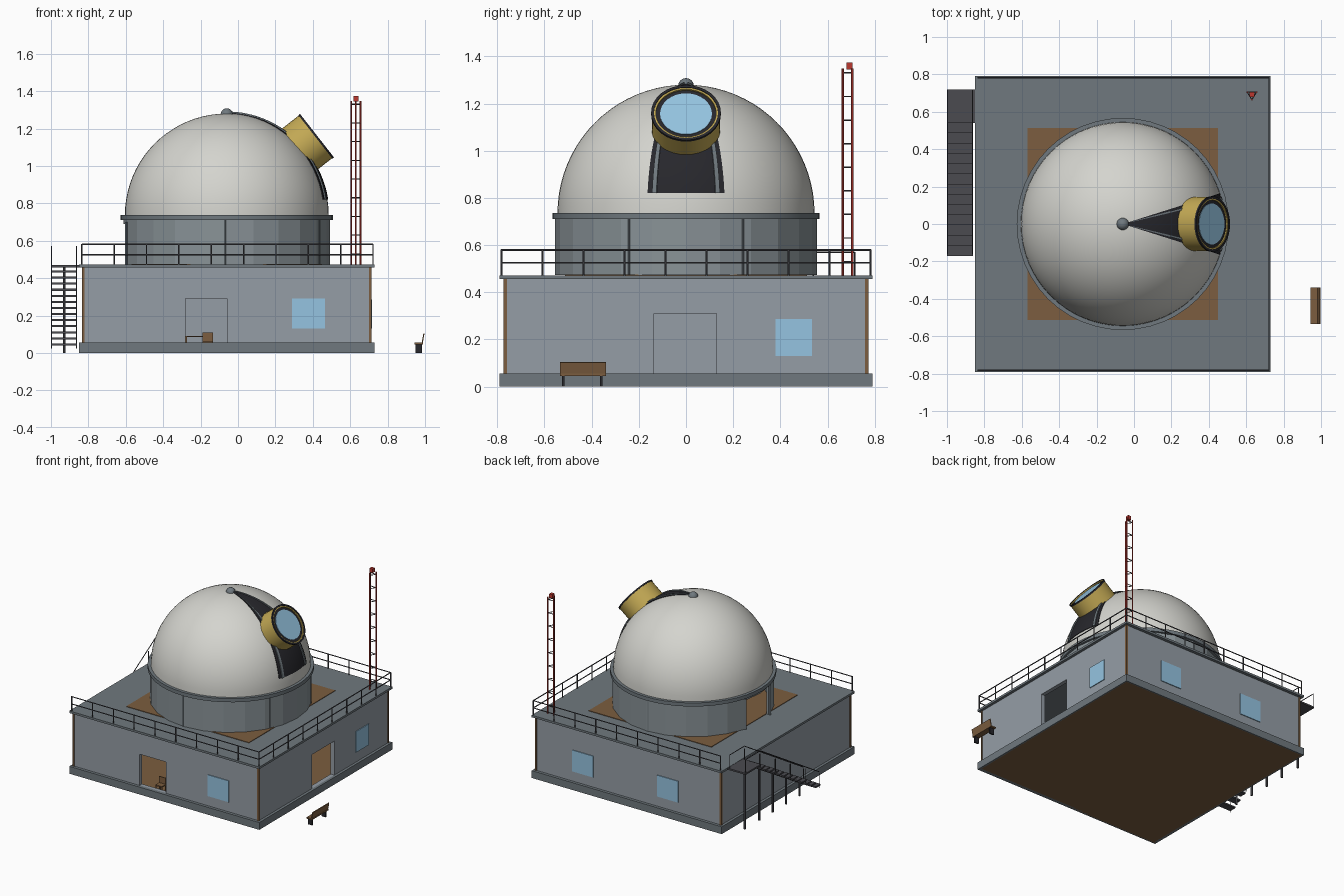
import bpy, bmesh, math
from mathutils import Vector, Matrix

if "Cube" in bpy.data.objects:
    bpy.data.objects.remove(bpy.data.objects["Cube"])

def mat(name, r, g, b):
    m = bpy.data.materials.new(name)
    m.diffuse_color = (r, g, b, 1)
    m.use_nodes = True
    m.node_tree.nodes["Principled BSDF"].inputs["Base Color"].default_value = m.diffuse_color
    return m

WALL = mat("wall_grey", .30, .34, .38)
TRIM = mat("trim_grey", .16, .19, .21)
DRUM = mat("drum_grey", .25, .29, .31)
DOME = mat("dome_white", .66, .66, .62)
WOOD = mat("wood", .20, .11, .05)
BLACK = mat("black", .02, .02, .025)
STEEL = mat("dark_steel", .07, .07, .08)
GLASS = mat("glass_blue", .30, .55, .75)
GOLD = mat("gold", .55, .40, .09)
RED = mat("red", .50, .04, .03)
CX, DZ, DR = -.06, .735, .545      # dome centre and radius

def finish(name, bm, m, smooth=False):
    me = bpy.data.meshes.new(name)
    bmesh.ops.recalc_face_normals(bm, faces=bm.faces)
    bm.to_mesh(me)
    bm.free()
    o = bpy.data.objects.new(name, me)
    bpy.context.collection.objects.link(o)
    if m:
        me.materials.append(m)
    if smooth:
        bpy.ops.object.select_all(action='DESELECT')
        o.select_set(True)
        bpy.context.view_layer.objects.active = o
        bpy.ops.object.shade_smooth_by_angle(angle=math.radians(35))
    return o

def add_box(bm, x0, x1, y0, y1, z0, z1):
    M = Matrix.Translation(((x0+x1)/2, (y0+y1)/2, (z0+z1)/2)) @ Matrix.Diagonal((x1-x0, y1-y0, z1-z0, 1))
    bmesh.ops.create_cube(bm, size=1, matrix=M)

def boxes(name, m, *bs):
    bm = bmesh.new()
    for b in bs:
        add_box(bm, *b)
    return finish(name, bm, m)

def add_rod(bm, a, b, r, n=6):
    a, b = Vector(a), Vector(b)
    d = b - a
    M = Matrix.Translation((a+b)/2) @ d.to_track_quat('Z', 'Y').to_matrix().to_4x4()
    bmesh.ops.create_cone(bm, cap_ends=True, segments=n, radius1=r, radius2=r, depth=d.length, matrix=M)

def rods(name, m, pairs, r, n=6):
    bm = bmesh.new()
    for a, b in pairs:
        add_rod(bm, a, b, r, n)
    return finish(name, bm, m)

def lathe(name, m, prof, n, M, smooth=True, closed=True):
    # revolve (radius, height) points round local z
    bm = bmesh.new()
    rings = [[bm.verts.new(M @ Vector((r*math.cos(2*math.pi*i/n), r*math.sin(2*math.pi*i/n), z)))
              for i in range(n)] for r, z in prof]
    pairs = list(zip(rings, rings[1:] + rings[:1])) if closed else list(zip(rings, rings[1:]))
    for p, q in pairs:
        for i in range(n):
            bm.faces.new((p[i], p[(i+1) % n], q[(i+1) % n], q[i]))
    bmesh.ops.remove_doubles(bm, verts=bm.verts, dist=1e-5)
    return finish(name, bm, m, smooth)

def cut(o, *bs):
    for b in bs:
        c = boxes("cutter", None, b)
        c.hide_render = True
        c.hide_viewport = True
        md = o.modifiers.new("opening", 'BOOLEAN')
        md.operation, md.solver, md.object = 'DIFFERENCE', 'EXACT', c
    dg = bpy.context.evaluated_depsgraph_get()
    me = bpy.data.meshes.new_from_object(o.evaluated_get(dg))
    o.modifiers.clear()
    o.data = me
    for c in [c for c in bpy.data.objects if c.name.startswith("cutter")]:
        bpy.data.objects.remove(c)

# building: floor, plinth, walls with door openings, roof
boxes("floor", WOOD, (-.84, .72, -.78, .78, 0, .006))
boxes("plinth", TRIM, (-.85, .73, -.79, -.765, 0, .055), (-.85, .73, .765, .79, 0, .055),
      (-.85, -.83, -.765, .765, 0, .055), (.71, .73, -.765, .765, 0, .055))
front = boxes("front_wall", WALL, (-.83, .71, -.768, -.738, .006, .456))
cut(front, (-.28, -.06, -.9, -.6, .055, .29))
right = boxes("right_wall", WALL, (.68, .71, -.738, .738, .006, .456))
cut(right, (.6, .8, -.135, .13, .055, .31))
boxes("back_wall", WALL, (-.83, .71, .738, .768, .006, .456))
boxes("left_wall", WALL, (-.83, -.80, -.738, .738, .006, .456))
boxes("roof", TRIM, (-.85, .73, -.79, .79, .456, .472))
boxes("roof_deck", WOOD, (-.57, .45, -.513, .513, .472, .476))
boxes("corner_trim", WOOD, *[(x-.007, x+.007, y-.007, y+.007, .055, .456)
                             for x in (-.828, .708) for y in (-.766, .766)])

# windows
boxes("windows", GLASS, (.29, .465, -.774, -.76, .13, .29), (.70, .716, .38, .535, .13, .287),
      (.23, .405, .76, .774, .13, .29), (-.475, -.30, .76, .774, .13, .29))

# roof railing on front, right and back
X0, X1, Y = -.835, .722, .782
path = [(X0, -Y), (X1, -Y), (X1, Y), (X0, Y)]
rail = []
for (a, b), n in zip(zip(path, path[1:]), (9, 9, 9)):
    rail += [((*a, z), (*b, z)) for z in (.525, .58)]
    for i in range(n + 1):
        p = [a[k] + (b[k]-a[k])*i/n for k in (0, 1)]
        rail.append(((*p, .47), (*p, .582)))
rods("roof_railing", STEEL, rail, .004)

# drum with doorway facing the stair, seams and ring
T = Matrix.Translation((CX, 0, 0))
drum = lathe("drum", DRUM, [(.553, .474), (.553, .715), (.53, .715), (.53, .474)], 24, T, False)
cut(drum, (-.8, -.45, -.14, .14, .4, .69))
seams = []
for a in (26, 91, -26, -91):
    c, s = math.cos(math.radians(a)), math.sin(math.radians(a))
    seams.append(((CX+.55*c, .55*s, .474), (CX+.55*c, .55*s, .715)))
rods("drum_seams", TRIM, seams, .005)
rods("drum_door_jambs", TRIM, [((-.595, y, .474), (-.595, y, .70)) for y in (-.145, .145)], .01, 4)
lathe("dome_ring", TRIM, [(.567, .71), (.567, .737), (.52, .737), (.52, .71)], 48, T)

# dome, finial
arc = [math.radians(90*i/20) for i in range(21)]
D = Matrix.Translation((CX, 0, DZ))
lathe("dome", DOME, [(DR*math.cos(a), DR*math.sin(a)) for a in arc], 64, D, True, False)
bm = bmesh.new()
bmesh.ops.create_uvsphere(bm, u_segments=20, v_segments=12, radius=.033,
                          matrix=Matrix.Translation((CX, 0, 1.275)))
finish("finial", bm, TRIM, True)

# slit: narrow dark gore with two rails
def gore(name, m, a0, a1, r0, r1, e0=9, e1=88, na=8, ne=24):
    bm = bmesh.new()
    def pt(i, j, r):
        e = math.radians(e0 + (e1-e0)*j/ne)
        a = math.radians(a0 + (a1-a0)*i/na)
        return D @ Vector((r*math.cos(e)*math.cos(a), r*math.cos(e)*math.sin(a), r*math.sin(e)))
    g = [[[bm.verts.new(pt(i, j, r)) for j in range(ne+1)] for i in range(na+1)] for r in (r0, r1)]
    for s in g:
        for i in range(na):
            for j in range(ne):
                bm.faces.new((s[i][j], s[i+1][j], s[i+1][j+1], s[i][j+1]))
    for i in (0, na):
        for j in range(ne):
            bm.faces.new((g[0][i][j], g[0][i][j+1], g[1][i][j+1], g[1][i][j]))
    for j in (0, ne):
        for i in range(na):
            bm.faces.new((g[0][i][j], g[0][i+1][j], g[1][i+1][j], g[1][i][j]))
    return finish(name, bm, m, True)

gore("slit", BLACK, -17.5, 17.5, .535, .549)
for s in (-1, 1):
    gore("slit_rail", TRIM, s*13.2, s*15.2, .54, .556, na=1)

# telescope tube
d = Vector((.788, 0, .616))
TT = Matrix.Translation(Vector((.42, 0, 1.16))) @ d.to_track_quat('Z', 'Y').to_matrix().to_4x4()
lathe("telescope_tube", GOLD, [(.145, -.13), (.145, 0), (.128, 0), (.128, -.13)], 32, TT)
lathe("tube_lip", BLACK, [(.148, -.008), (.148, .003), (.136, .003), (.136, -.008)], 32, TT)
lathe("lens_ring", BLACK, [(.129, -.03), (.129, -.008), (.108, -.008), (.108, -.03)], 32, TT)
lathe("lens", GLASS, [(0, -.02), (.11, -.02), (.11, -.005), (0, -.005)], 32, TT)

# mast with beacon
tri = [(.605, .705), (.655, .705), (.63, .665)]
rods("mast_legs", RED, [((*p, .47), (*p, 1.348)) for p in tri], .005)
rods("mast_rungs", STEEL, [((*tri[i], .53+.1*k), (*tri[(i+1) % 3], .53+.1*k))
                           for k in range(9) for i in range(3)], .003)
boxes("beacon", RED, (.617, .643, .68, .706, 1.345, 1.375))

# outside stair: landing, treads, posts, handrail
N = 13
steps = [(-1, -.86, .54-.0546*(i+1), .54-.0546*i, .43-.0325*i, .441-.0325*i) for i in range(N)]
boxes("stair_treads", STEEL, (-1, -.85, .54, .72, .458, .47), *steps)
zs = lambda y: min(.46, .44 - (.54-y)*.595)
rods("stair_posts", STEEL, [((-.93, y, 0), (-.93, y, zs(y))) for y in (.63, .46, .30, .14, -.02)], .008)
hr = []
for x in (-.996, -.864):
    hr += [((x, .715, .57), (x, .54, .57)), ((x, .54, .57), (x, -.16, .145))]
    hr += [((x, y, zs(y)), (x, y, zs(y)+.11)) for y in (.715, .54, .36, .18, 0, -.16)]
rods("stair_handrail", STEEL, hr, .003)

# bench outside
boxes("bench_seat", WOOD, (.945, .99, -.535, -.34, .045, .055))
back = boxes("bench_back", WOOD, (-.003, .003, -.535, -.34, 0, .05))
back.location = (.985, 0, .054)
back.rotation_euler = (0, .18, 0)
boxes("bench_legs", BLACK, *[(.95, .985, y-.005, y+.005, 0, .046) for y in (-.52, -.36)])

# desk and chair indoors
boxes("desk", WOOD, (-.28, -.16, -.3, -.14, .085, .092), *[(x, x+.008, y, y+.008, .006, .085)
      for x in (-.28, -.168) for y in (-.3, -.148)])
boxes("chair", WOOD, (-.19, -.135, -.71, -.66, .055, .063), (-.19, -.135, -.666, -.66, .063, .11),
      *[(x, x+.006, y, y+.006, .006, .055) for x in (-.19, -.141) for y in (-.71, -.666)])
